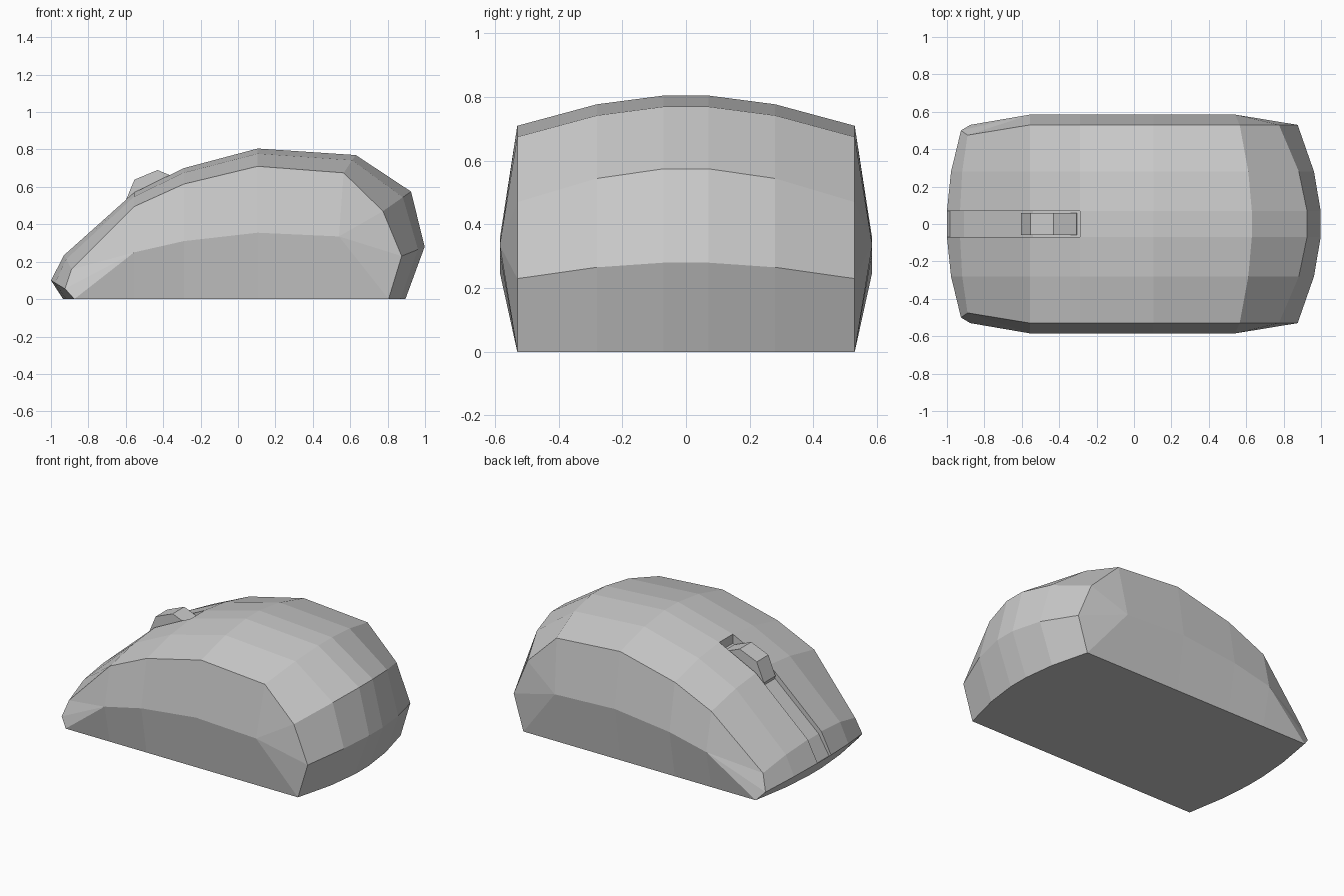
import bpy
import bmesh
import math
from mathutils import Matrix

cube = bpy.data.objects.get("Cube")
if cube:
    bpy.data.objects.remove(cube)

grey = bpy.data.materials.new("light_grey")
grey.use_nodes = True
colour = (0.6, 0.6, 0.6, 1)
grey.diffuse_color = colour
grey.node_tree.nodes["Principled BSDF"].inputs["Base Color"].default_value = colour


def finish(bm, name):
    bmesh.ops.recalc_face_normals(bm, faces=bm.faces[:])
    mesh = bpy.data.meshes.new(name)
    bm.to_mesh(mesh)
    bm.free()
    mesh.materials.append(grey)
    obj = bpy.data.objects.new(name, mesh)
    bpy.context.collection.objects.link(obj)
    return obj


# Shell profiles from nose to heel: centre (x, z), then edge (x, y, z)
centre = [(-.935, 0), (-1, .10), (-.93, .235), (-.555, .57), (-.29, .70),
          (.105, .805), (.63, .77), (.925, .575), (.998, .28), (.895, 0)]
edge = [(-.875, .53, 0), (-.925, .5, .055), (-.89, .475, .16), (-.555, .53, .495),
        (-.29, .53, .615), (.105, .53, .71), (.565, .53, .675), (.775, .53, .47),
        (.875, .53, .23), (.805, .53, 0)]
bulge = [(-.555, .25), (-.29, .31), (.105, .355), (.54, .335)]
NOSE, GROOVE_END, LAST = 1, 4, len(edge) - 1

bm = bmesh.new()


def row(i, side):
    """Points across one half of the shell, from the middle outwards."""
    (cx, cz), (ex, ey, ez) = centre[i], edge[i]
    points = []
    for y, t in ((.07, 0), (.28, .29), (ey, 1)):
        points.append(bm.verts.new((cx + (ex - cx) * t, side * y, cz + (ez - cz) * t)))
    return points


halves = {side: [row(i, side) for i in range(LAST + 1)] for side in (-1, 1)}
base = {}

for side, rows in halves.items():
    # Top panels
    for a, b in zip(rows, rows[1:]):
        for j in range(2):
            bm.faces.new((a[j], a[j + 1], b[j + 1], b[j]))
    # Bulging flank
    rim = [r[-1] for r in rows]
    mid = [bm.verts.new((x, side * .585, z)) for x, z in bulge]
    low = [bm.verts.new((x, side * .53, 0)) for x, z in bulge[:-1]] + [rim[LAST]]
    for k in range(3):
        bm.faces.new((rim[k], rim[k + 1], mid[0]))
        bm.faces.new((rim[k + 6], rim[k + 7], mid[3]))
        bm.faces.new((rim[k + 3], rim[k + 4], mid[k + 1], mid[k]))
        bm.faces.new((mid[k], mid[k + 1], low[k + 1], low[k]))
    bm.faces.new((rim[0], mid[0], low[0]))
    base[side] = rows[0] + low[:-1] + rows[LAST][::-1]

# Flat underside
bm.faces.new(base[1] + base[-1][::-1])

# Middle strip, apart from the wheel groove
left, right = ([r[0] for r in halves[s]] for s in (1, -1))
for i in range(LAST):
    if not NOSE <= i < GROOVE_END:
        bm.faces.new((left[i], left[i + 1], right[i + 1], right[i]))

# Sunken groove floor with its walls
floor = [(-.985, .09), (-.91, .215), (-.54, .54), (-.29, .64)]
fl, fr = ([bm.verts.new((x, s * .07, z)) for x, z in floor] for s in (1, -1))
for k in range(3):
    i = NOSE + k
    bm.faces.new((fl[k], fl[k + 1], fr[k + 1], fr[k]))
    bm.faces.new((left[i], left[i + 1], fl[k + 1], fl[k]))
    bm.faces.new((right[i], right[i + 1], fr[k + 1], fr[k]))
bm.faces.new((left[NOSE], right[NOSE], fr[0], fl[0]))
bm.faces.new((left[GROOVE_END], right[GROOVE_END], fr[3], fl[3]))
finish(bm, "mouse_shell")

# Eight-sided scroll wheel
bm = bmesh.new()
bmesh.ops.create_cone(bm, cap_ends=True, segments=8, radius1=.175, radius2=.175,
                      depth=.12, matrix=Matrix.Rotation(math.pi / 2, 4, 'X'))
finish(bm, "scroll_wheel").location = (-.43, 0, .515)
